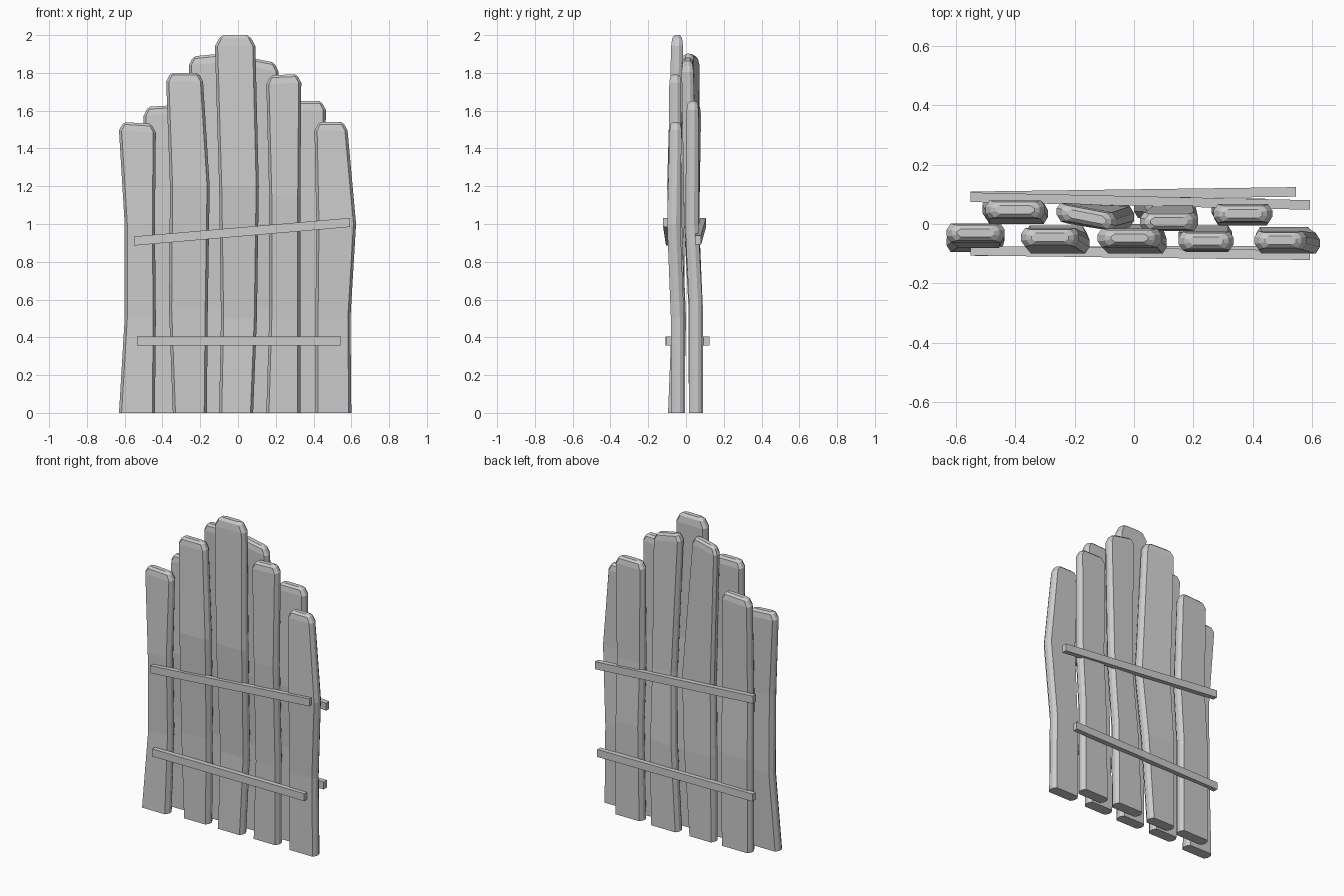
import bpy, bmesh, math
from mathutils import Vector

if "Cube" in bpy.data.objects:
    bpy.data.objects.remove(bpy.data.objects["Cube"])


def make_object(name, bm):
    bmesh.ops.recalc_face_normals(bm, faces=bm.faces)
    mesh = bpy.data.meshes.new(name)
    bm.to_mesh(mesh)
    bm.free()
    obj = bpy.data.objects.new(name, mesh)
    bpy.context.collection.objects.link(obj)
    return obj


def plank(name, rows, slant=0.0, twist=0.0, cut=0.035, thick=0.07):
    """Warped board lofted through rows of (z, left, right, y); the end is clipped."""
    bm = bmesh.new()
    top, l, r, y = rows[-1]
    levels = [(z, a, b, c, thick, 0) for z, a, b, c in rows[:-1]]
    levels += [(top - cut * 1.3, l, r, y, thick * 0.9, 1),
               (top - cut * 0.35, l + cut * 0.5, r - cut * 0.5, y, thick * 0.75, 1),
               (top, l + cut, r - cut, y, thick * 0.4, 1)]
    rings = []
    for z, a, b, yc, t, is_top in levels:
        h, w, cx = t / 2, (b - a) / 2, (a + b) / 2
        ix, iy = 0.014, t * 0.32
        pts = [(-w, -h + iy), (-w + ix, -h), (w - ix, -h), (w, -h + iy),
               (w, h - iy), (w - ix, h), (-w + ix, h), (-w, h - iy)]
        ang = math.radians(twist) * (z / top) ** 2
        rings.append([bm.verts.new((cx + px, yc + py + px * math.tan(ang),
                                    z + is_top * slant * px)) for px, py in pts])
    for lo, hi in zip(rings, rings[1:]):
        for i in range(8):
            j = (i + 1) % 8
            bm.faces.new((lo[i], lo[j], hi[j], hi[i]))
    bm.faces.new(rings[0])
    bm.faces.new(rings[-1])
    return make_object(name, bm)


def batten(name, start, end, height=0.048, depth=0.032):
    """Square bar running between two end points, with vertical cut ends."""
    bm = bmesh.new()
    ends = []
    for p in (Vector(start), Vector(end)):
        ends.append([bm.verts.new(p + Vector((0, sy * depth / 2, sz * height / 2)))
                     for sy, sz in ((-1, -1), (1, -1), (1, 1), (-1, 1))])
    for i in range(4):
        j = (i + 1) % 4
        bm.faces.new((ends[0][i], ends[0][j], ends[1][j], ends[1][i]))
    bm.faces.new(ends[0])
    bm.faces.new(ends[1])
    return make_object(name, bm)


# Front row of boards
plank("front_plank_outer_left", [(0, -.63, -.44, -.06), (.5, -.60, -.435, -.04),
      (1.0, -.60, -.44, -.045), (1.535, -.63, -.435, -.03)], slant=-0.06)
plank("front_plank_inner_left", [(0, -.345, -.165, -.04), (.55, -.365, -.16, -.04),
      (1.2, -.36, -.15, -.065), (1.8, -.38, -.185, -.045)])
plank("front_plank_middle", [(0, -.10, .08, -.045), (.5, -.09, .10, -.035),
      (1.2, -.10, .11, -.065), (2.0, -.122, .092, -.047)], cut=0.045)
plank("front_plank_inner_right", [(0, .15, .33, -.04), (.5, .165, .33, -.04),
      (1.15, .165, .33, -.06), (1.79, .15, .335, -.057)], slant=0.04)
plank("front_plank_outer_right", [(0, .41, .60, -.045), (.5, .41, .595, -.045),
      (1.0, .415, .625, -.065), (1.54, .405, .58, -.055)])

# Back row of boards, set in the gaps
plank("back_plank_outer_left", [(0, -.51, -.30, .05), (.6, -.51, -.30, .052),
      (1.0, -.50, -.29, .035), (1.625, -.50, -.30, .048)], slant=0.06)
plank("back_plank_inner_left", [(0, -.25, -.07, .05), (.55, -.25, -.03, .05),
      (1.0, -.235, 0, .03), (1.895, -.26, -.06, .024)], slant=0.1, twist=-11)
plank("back_plank_inner_right", [(0, .0, .20, .055), (.55, .03, .205, .055),
      (1.0, .05, .212, .025), (1.87, .02, .215, .008)], slant=-0.2)
plank("back_plank_outer_right", [(0, .26, .455, .05), (.6, .27, .455, .05),
      (1.0, .27, .46, .03), (1.65, .268, .465, .035)])

# Cross battens on both sides
batten("front_batten_lower", (-.535, -.092, .38), (.545, -.09, .38))
batten("front_batten_upper", (-.55, -.09, .91), (.592, -.105, 1.008))
batten("back_batten_lower", (-.55, .093, .38), (.545, .108, .38))
batten("back_batten_upper", (-.55, .09, 1.008), (.592, .064, .915))
